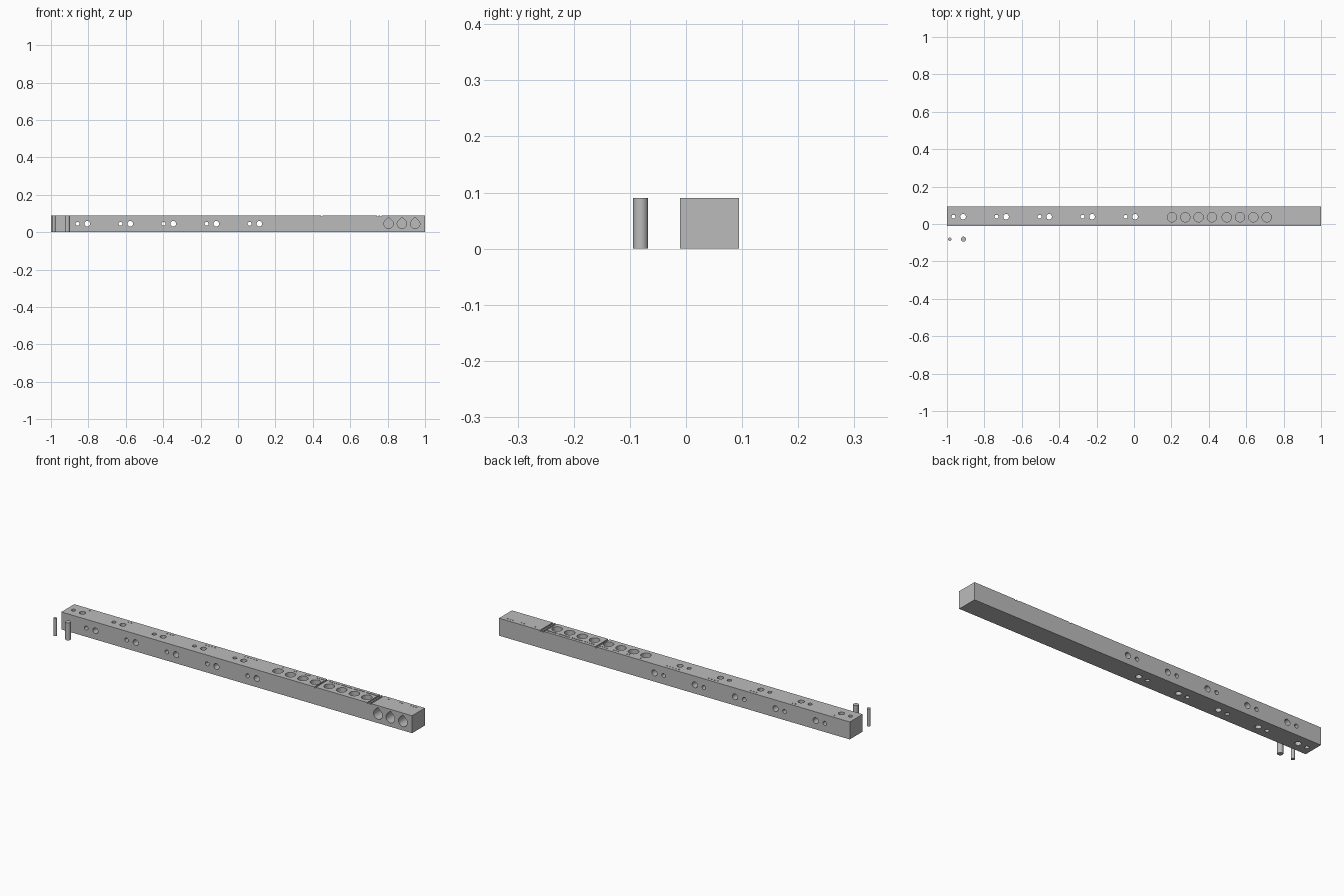
import bpy
import bmesh
from math import cos, sin, radians
from mathutils import Vector

cube = bpy.data.objects.get("Cube")
if cube:
    bpy.data.objects.remove(cube, do_unlink=True)

# One plain grey plastic
grey = bpy.data.materials.new("grey plastic")
grey.use_nodes = True
colour = (0.5, 0.5, 0.5, 1)
grey.diffuse_color = colour
grey.node_tree.nodes["Principled BSDF"].inputs["Base Color"].default_value = colour

Y0, Y1, H = -0.0105, 0.0945, 0.09
YC, ZC = (Y0 + Y1) / 2, H / 2
PITCH = 0.23


def circle(r, n):
    return [(r * cos(radians(360 * i / n)), r * sin(radians(360 * i / n))) for i in range(n)]


def teardrop(r, n=28):
    """Round below, rising to a point above at 45 degrees."""
    arc = [radians(135 + 270 * i / n) for i in range(n + 1)]
    return [(r * cos(a), r * sin(a)) for a in arc] + [(0, r * 2 ** 0.5)]


def prism(bm, outline, start, u, v, sweep):
    """Extrude a 2D outline in the plane u, v along the sweep vector."""
    start, u, v = Vector(start), Vector(u), Vector(v)
    face = bm.faces.new([bm.verts.new(start + u * a + v * b) for a, b in outline])
    out = bmesh.ops.extrude_face_region(bm, geom=[face])
    tip = [g for g in out["geom"] if isinstance(g, bmesh.types.BMVert)]
    bmesh.ops.translate(bm, verts=tip, vec=Vector(sweep))


def box(bm, x0, x1, y0, y1, z0, z1):
    prism(bm, [(x0, y0), (x1, y0), (x1, y1), (x0, y1)], (0, 0, z0),
          (1, 0, 0), (0, 1, 0), (0, 0, z1 - z0))


def drill_z(bm, outline, x, y, z0, z1):
    prism(bm, outline, (x, y, z0), (1, 0, 0), (0, 1, 0), (0, 0, z1 - z0))


def drill_y(bm, outline, x, z, y0, y1):
    prism(bm, outline, (x, y0, z), (1, 0, 0), (0, 0, 1), (0, y1 - y0, 0))


def finish(bm, name):
    bmesh.ops.recalc_face_normals(bm, faces=bm.faces)
    mesh = bpy.data.meshes.new(name)
    bm.to_mesh(mesh)
    bm.free()
    mesh.materials.append(grey)
    obj = bpy.data.objects.new(name, mesh)
    bpy.context.scene.collection.objects.link(obj)
    return obj


def smooth(obj):
    bpy.ops.object.select_all(action="DESELECT")
    obj.select_set(True)
    bpy.context.view_layer.objects.active = obj
    bpy.ops.object.shade_smooth_by_angle(angle=radians(30))


def dots(bm, count, x, step):
    """Row of shallow counting marks near the rear edge of the top."""
    for i in range(count):
        drill_z(bm, circle(0.0035, 8), x + (i - (count - 1) / 2) * step, 0.077, H - 0.006, H + 0.01)


# Main bar
bm = bmesh.new()
box(bm, -1, 1, Y0, Y1, 0, H)
bar = finish(bm, "test_bar")

# Everything cut out of the bar
bm = bmesh.new()
for i in range(5):
    shift = i * PITCH
    for x, r in ((-0.965, 0.0105), (-0.914, 0.015)):
        drill_z(bm, circle(r, 20), x + shift, YC - 0.003, -0.02, H + 0.02)
    for x, r in ((-0.858, 0.0105), (-0.806, 0.015)):
        drill_y(bm, circle(r, 20), x + shift, ZC, Y0 - 0.02, Y1 + 0.02)
    dots(bm, i + 1, -0.9 + shift, 0.017)

# Blind round sockets in the top
for i in range(8):
    x = 0.203 + 0.0712 * i + (0.008 if i > 3 else 0)
    drill_z(bm, circle(0.025, 32), x, YC - 0.006, 0.015, H + 0.02)
    dots(bm, i + 1, x, min(0.012, 0.063 / (i + 1)))

# Blind teardrop sockets in the front
for i in range(3):
    x = 0.805 + 0.0712 * i
    drill_y(bm, teardrop(0.025), x, ZC, Y0 - 0.02, Y1 - 0.02)
    dots(bm, i + 1, x, 0.015)

# Grooves dividing the sections
for x, width in ((0.447, 0.009), (0.747, 0.008), (0.763, 0.008)):
    box(bm, x - width / 2, x + width / 2, Y0 - 0.02, Y1 + 0.02, H - 0.005, H + 0.02)
cutter = finish(bm, "hole_cutter")

cut = bar.modifiers.new("holes", "BOOLEAN")
cut.operation = "DIFFERENCE"
cut.solver = "EXACT"
cut.use_self = True
cut.object = cutter
smooth(bar)
bpy.ops.object.modifier_apply(modifier="holes")
bpy.data.objects.remove(cutter, do_unlink=True)
smooth(bar)

# Loose gauge pins standing in front of the bar
for name, x, r in (("small_pin", -0.985, 0.009), ("large_pin", -0.912, 0.0135)):
    bm = bmesh.new()
    drill_z(bm, circle(r, 24), x, -0.081, 0, H)
    smooth(finish(bm, name))
